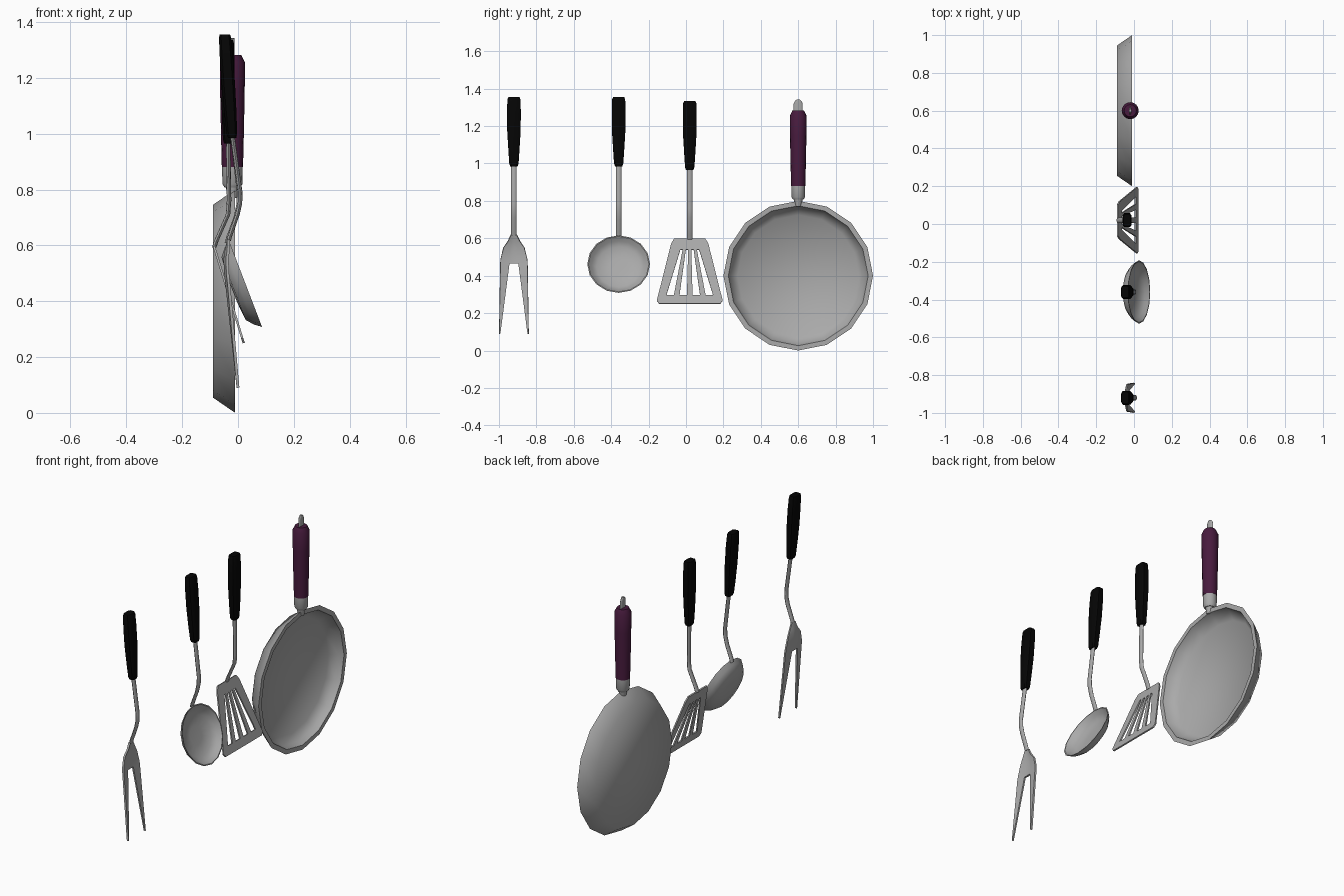
import bpy, bmesh, math
from mathutils import Matrix, Vector

if "Cube" in bpy.data.objects:
    bpy.data.objects.remove(bpy.data.objects["Cube"])


def material(name, rgb):
    m = bpy.data.materials.new(name)
    m.diffuse_color = (*rgb, 1)
    m.use_nodes = True
    m.node_tree.nodes["Principled BSDF"].inputs["Base Color"].default_value = m.diffuse_color
    return m


BLACK = material("black_plastic", (0.0015, 0.0015, 0.0015))
PURPLE = material("purple_plastic", (0.065, 0.011, 0.048))
STEEL = material("brushed_steel", (0.4, 0.4, 0.4))


def finish(name, bm, mat=STEEL, angle=35, thick=0):
    bmesh.ops.remove_doubles(bm, verts=bm.verts, dist=1e-5)
    bmesh.ops.recalc_face_normals(bm, faces=bm.faces)
    me = bpy.data.meshes.new(name)
    bm.to_mesh(me)
    bm.free()
    ob = bpy.data.objects.new(name, me)
    bpy.context.collection.objects.link(ob)
    me.materials.append(mat)
    bpy.ops.object.select_all(action='DESELECT')
    ob.select_set(True)
    bpy.context.view_layer.objects.active = ob
    if thick:
        s = ob.modifiers.new("thickness", "SOLIDIFY")
        s.thickness, s.offset = thick, 0
        bpy.ops.object.modifier_apply(modifier=s.name)
    bpy.ops.object.shade_smooth_by_angle(angle=math.radians(angle))
    return ob


def loft(name, sections, n=8, mat=STEEL, matrix=None, angle=35, boxy=False):
    """Sections are (x, y, z, rx, ry): stacked rings, capped. Boxy rings are chamfered rectangles."""
    turns = [2 * math.pi * i / n for i in range(n)]
    if boxy:
        turns = [math.radians(45 + 90 * k + d) for k in range(4) for d in (-12, 12)]
    bm = bmesh.new()
    rings = [[bm.verts.new((x + rx * math.cos(a), y + ry * math.sin(a), z)) for a in turns]
             for x, y, z, rx, ry in sections]
    n = len(turns)
    for a, b in zip(rings, rings[1:]):
        for i in range(n):
            j = (i + 1) % n
            bm.faces.new((a[i], a[j], b[j], b[i]))
    bm.faces.new(rings[0])
    bm.faces.new(rings[-1])
    if matrix:
        bm.transform(matrix)
    return finish(name, bm, mat, angle)


def facing(origin, normal):
    """Local z along normal, local y stays world y."""
    z = Vector(normal).normalized()
    y = Vector((0, 1, 0))
    m = Matrix((y.cross(z), y, z)).transposed().to_4x4()
    return Matrix.Translation(origin) @ m


def grip(name, y, top, x_top, x_low):
    # tapered black grip with chamfered ends
    prof = [(0, .019, .030), (.012, .022, .035), (.08, .024, .037), (.18, .024, .036),
            (.28, .022, .030), (.355, .019, .025), (.37, .015, .020)]
    loft(name, [(x_top + (x_low - x_top) * d / .37, y, top - d, rx * 1.19, ry * 1.19)
                for d, rx, ry in prof], mat=BLACK, boxy=True)


def shaft(name, y, path):
    loft(name, [(x, y, z, .008, .015) for x, z in path], 8, angle=50)


# Frying pan: shallow dish with a flat rim and softly shaded floor
loft("pan_dish", [(0, 0, z, r, r) for z, r in
                  [(-.08, .345), (0, .4), (0, .374), (-.03, .363), (-.066, .325)]],
     16, matrix=facing((-.01, .6, .4), (1, 0, 0)), angle=60)

# Pan handle: neck, ferrule, purple grip, hanging tab
PX, PY = -.02, .6
for name, prof, mat in [
    ("pan_neck", [(.77, .016), (.82, .026)], STEEL),
    ("pan_ferrule", [(.807, .028), (.82, .036), (.885, .037)], STEEL),
    ("pan_grip", [(.88, .038), (1.0, .041), (1.15, .044), (1.255, .045), (1.282, .032)], PURPLE),
]:
    loft(name, [(PX, PY, z, r, r) for z, r in prof], 16, mat)
loft("pan_hanging_tab", [(PX, PY, z, .007, w) for z, w in
                         [(1.27, .024), (1.32, .024), (1.334, .018), (1.342, .008)]], 12)

# Ladle
LY = -.36
grip("ladle_grip", LY, 1.355, -.047, -.021)
shaft("ladle_shaft", LY, [(-.021, 1.0), (.004, .79), (.003, .75), (-.008, .70), (-.034, .63), (-.04, .608)])
loft("ladle_bowl", [(0, 0, z, r * .98, r) for z, r in
                    [(-.052, .05), (-.046, .123), (-.024, .15), (0, .168),
                     (0, .162), (-.021, .144), (-.040, .118), (-.045, .05)]],
     16, matrix=facing((.027, LY, .462), (.934, 0, .358)), angle=45)

# Spatula
SY = .02
grip("spatula_grip", SY, 1.335, -.037, -.035)
shaft("spatula_shaft", SY, [(-.035, .98), (-.032, .76), (-.036, .71), (-.078, .615), (-.085, .593)])

# Spatula blade: top band, five bars leaving four slots, bottom band
bm = bmesh.new()


def blade_face(pts):
    bm.faces.new([bm.verts.new((-.087 + (.6 - z) * .307, SY + y, z)) for y, z in pts])


def columns(half, bar, edge):
    slot = (2 * half - 3 * bar) / 4
    cols = [-half - edge, -half]
    for i in range(3):
        cols += [cols[-1] + slot, cols[-1] + slot + bar]
    return cols + [half, half + edge]


hi, lo = columns(.05, .017, .057), columns(.125, .03, .044)
for i in range(0, 10, 2):
    blade_face([(hi[i], .54), (hi[i + 1], .54), (lo[i + 1], .295), (lo[i], .295)])
blade_face([(y, .54) for y in hi] + [(.1, .57), (.083, .598), (-.083, .598), (-.1, .57)])
blade_face([(y, .295) for y in lo] + [(.176, .267), (.163, .25), (-.163, .25), (-.176, .267)])
finish("spatula_blade", bm, thick=.008)

# Carving fork
FY = -.92
grip("fork_grip", FY, 1.355, -.047, -.021)
shaft("fork_shaft", FY, [(-.021, 1.0), (.008, .79), (.007, .75), (-.002, .71), (-.03, .63), (-.034, .615)])

# Fork head: flared shoulder splitting into two mirrored tines
bm = bmesh.new()
rows = [(-.034, .62, .006, .015), (-.042, .585, .012, .032), (-.047, .55, .02, .056),
        (-.044, .49, .022, .071), (-.041, .465, .024, .073), (.0, .09, .073, .079)]
for s in (-1, 1):
    for k, (a, b) in enumerate(zip(rows, rows[1:])):
        def p(r, y, dx=0):
            return bm.verts.new((r[0] + dx, FY + s * y, r[1]))
        cup = [0 if r in (rows[0], rows[-1]) else .008 for r in (a, b)]
        bm.faces.new((p(a, a[2]), p(a, a[3], cup[0]), p(b, b[3], cup[1]), p(b, b[2])))
        if k < 4:
            bm.faces.new((p(a, 0), p(a, a[2]), p(b, b[2]), p(b, 0)))
finish("fork_head", bm, thick=.01)
